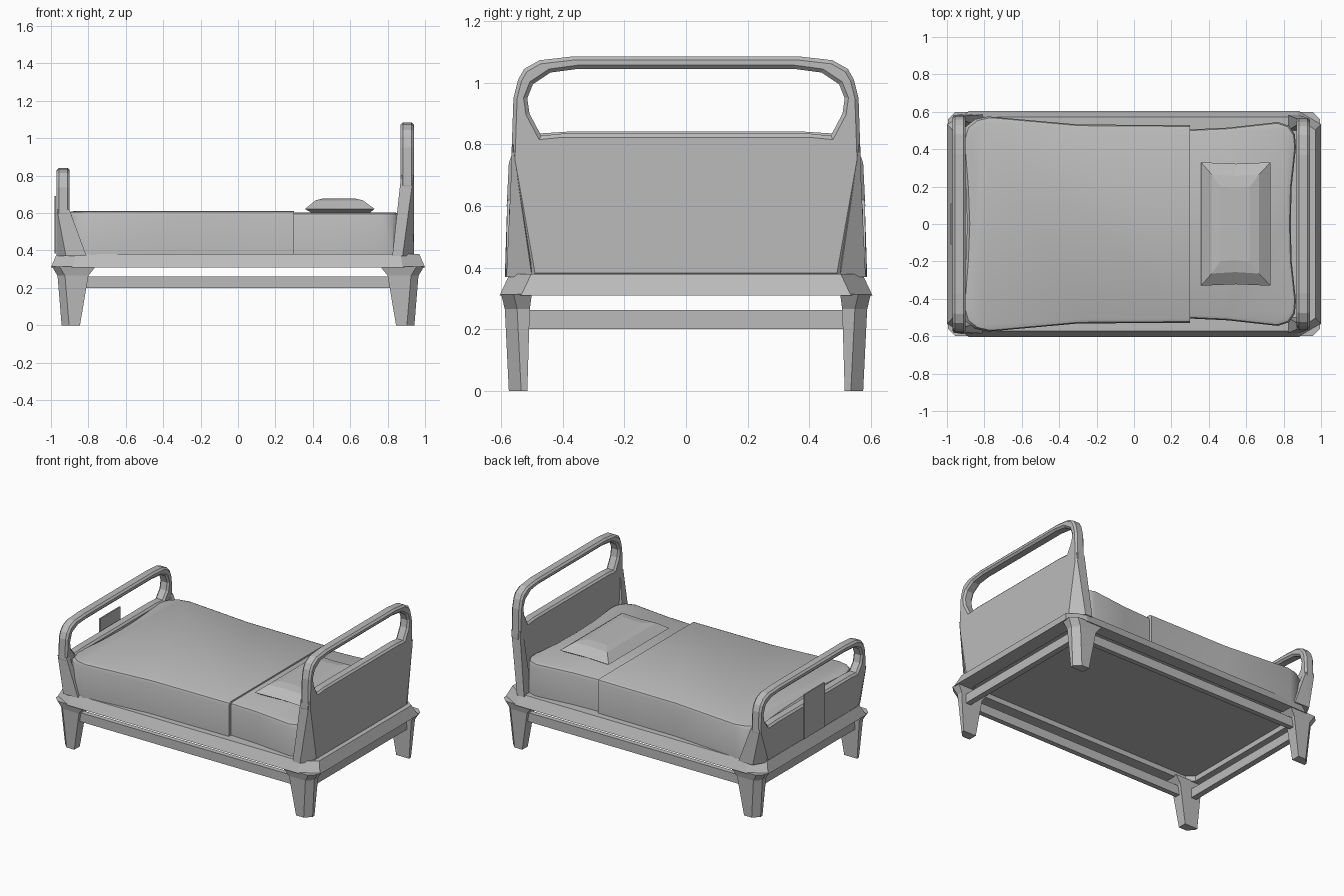
import bpy, bmesh, math

if "Cube" in bpy.data.objects:
    bpy.data.objects.remove(bpy.data.objects["Cube"], do_unlink=True)

grey = bpy.data.materials.new("plain_grey")
grey.use_nodes = True
COLOUR = (0.5, 0.5, 0.5, 1)
grey.diffuse_color = COLOUR
grey.node_tree.nodes["Principled BSDF"].inputs["Base Color"].default_value = COLOUR


def finish(name, bm, smooth=0):
    bmesh.ops.recalc_face_normals(bm, faces=bm.faces)
    mesh = bpy.data.meshes.new(name)
    bm.to_mesh(mesh)
    bm.free()
    mesh.materials.append(grey)
    ob = bpy.data.objects.new(name, mesh)
    bpy.context.collection.objects.link(ob)
    if smooth:
        bpy.ops.object.select_all(action="DESELECT")
        ob.select_set(True)
        bpy.context.view_layer.objects.active = ob
        bpy.ops.object.shade_smooth_by_angle(angle=math.radians(smooth))
    return ob


def loft(name, rings, smooth=0):
    """Skin a stack of equal-length point loops and cap both ends."""
    bm = bmesh.new()
    loops = [[bm.verts.new(p) for p in ring] for ring in rings]
    for a, b in zip(loops, loops[1:]):
        for i in range(len(a)):
            j = (i + 1) % len(a)
            bm.faces.new((a[i], a[j], b[j], b[i]))
    bm.faces.new(loops[0])
    bm.faces.new(loops[-1])
    return finish(name, bm, smooth)


def hull(name, points):
    bm = bmesh.new()
    for p in points:
        bm.verts.new(p)
    out = bmesh.ops.convex_hull(bm, input=bm.verts[:])
    junk = [g for g in out["geom_interior"] if isinstance(g, bmesh.types.BMVert)]
    bmesh.ops.delete(bm, geom=junk, context="VERTS")
    bmesh.ops.dissolve_limit(bm, angle_limit=0.01, verts=bm.verts[:], edges=bm.edges[:])
    return finish(name, bm)


def box(name, x, y, z):
    return hull(name, [(a, b, c) for a in x for b in y for c in z])


def octagon(x, y, cx, cy, z):
    """Rectangle with cut corners."""
    q = [(x, y - cy), (x - cx, y)]
    pts = q + [(-a, b) for a, b in q[::-1]]
    pts += [(-a, -b) for a, b in pts]
    return [(a, b, z) for a, b in pts]


# Bed base with flared rim and a recessed underside
loft("bed_base", [
    octagon(0.90, 0.52, 0.05, 0.04, 0.345),
    octagon(0.90, 0.52, 0.05, 0.04, 0.31),
    octagon(1.00, 0.605, 0.12, 0.07, 0.31),
    octagon(0.97, 0.572, 0.10, 0.07, 0.38),
])


# Tapered legs with a cut outer corner
def leg_ring(xi, xo, yi, yo, z, sx, sy):
    pts = [(xi, yi), (xo, yi), (xo, yo - 0.04), (xo - 0.04, yo), (xi, yo)]
    return [(sx * a, sy * b, z) for a, b in pts]


for ex, sx in (("head", 1), ("foot", -1)):
    for ey, sy in (("left", 1), ("right", -1)):
        loft(f"{ex}_{ey}_leg", [
            leg_ring(0.845, 0.943, 0.515, 0.575, 0.0, sx, sy),
            leg_ring(0.80, 0.965, 0.507, 0.588, 0.265, sx, sy),
            leg_ring(0.76, 0.995, 0.50, 0.60, 0.315, sx, sy),
        ])

# Lower stretchers
for side, s in (("left", 1), ("right", -1)):
    box(f"{side}_stretcher", (-0.84, 0.84), (s * 0.53, s * 0.565), (0.20, 0.262))
for end, s in (("head", 1), ("foot", -1)):
    box(f"{end}_stretcher", (s * 0.89, s * 0.93), (-0.53, 0.53), (0.20, 0.262))


# Arched end boards with a hand opening
def board(name, x, half_thick, outer, hole):
    curve = bpy.data.curves.new(name, "CURVE")
    curve.dimensions = "2D"
    curve.fill_mode = "BOTH"
    bevel = 0.012
    curve.extrude = half_thick - bevel
    curve.bevel_depth = bevel
    curve.bevel_resolution = 0
    curve.offset = -bevel
    for half in (outer, hole):
        pts = half + [(-y, z) for y, z in half[::-1]]
        sp = curve.splines.new("POLY")
        sp.points.add(len(pts) - 1)
        for p, (y, z) in zip(sp.points, pts):
            p.co = (y, z, 0, 1)
        sp.use_cyclic_u = True
    tmp = bpy.data.objects.new("board_profile", curve)
    bpy.context.collection.objects.link(tmp)
    deps = bpy.context.evaluated_depsgraph_get()
    mesh = bpy.data.meshes.new_from_object(tmp.evaluated_get(deps))
    bm = bmesh.new()
    bm.from_mesh(mesh)
    bpy.data.objects.remove(tmp)
    bpy.data.meshes.remove(mesh)
    bmesh.ops.remove_doubles(bm, verts=bm.verts[:], dist=0.0005)
    for v in bm.verts:
        v.co = (x + v.co.z, v.co.x, v.co.y)
    for f in bm.faces:
        f.smooth = False
        f.material_index = 0
    return finish(name, bm)


board("headboard", 0.905, 0.035,
      [(0.50, 0.37), (0.567, 0.75), (0.56, 0.95), (0.545, 1.01),
       (0.525, 1.045), (0.475, 1.073), (0.37, 1.085)],
      [(0.40, 0.835), (0.47, 0.828), (0.508, 0.90), (0.515, 0.95),
       (0.497, 0.995), (0.44, 1.033), (0.35, 1.045)])
board("footboard", -0.935, 0.035,
      [(0.50, 0.37), (0.582, 0.60), (0.575, 0.74), (0.56, 0.78),
       (0.53, 0.815), (0.48, 0.835), (0.37, 0.842)],
      [(0.40, 0.615), (0.48, 0.61), (0.52, 0.66), (0.53, 0.71),
       (0.51, 0.765), (0.45, 0.793), (0.35, 0.80)])

# Flared corner braces joining boards to base
for side, s in (("left", 1), ("right", -1)):
    hull(f"headboard_{side}_brace", [
        (0.825, s * 0.50, 0.37), (0.94, s * 0.50, 0.37),
        (0.88, s * 0.583, 0.37), (0.825, s * 0.583, 0.37),
        (0.872, s * 0.53, 0.80), (0.938, s * 0.563, 0.80), (0.872, s * 0.563, 0.80)])
    hull(f"footboard_{side}_brace", [
        (-0.81, s * 0.52, 0.37), (-0.97, s * 0.50, 0.37),
        (-0.92, s * 0.588, 0.37), (-0.81, s * 0.585, 0.37),
        (-0.902, s * 0.55, 0.62), (-0.968, s * 0.58, 0.62), (-0.902, s * 0.58, 0.62)])

# Plate on the outside of the footboard
box("footboard_plate", (-0.981, -0.972), (-0.11, 0.11), (0.385, 0.69))


# Mattress and blanket: pinched outline, soft upper edge
def cover(name, half, low, high):
    x_in = half[0][0]
    outline = half + [(x, -y) for x, y in half[::-1] if y > 0]

    def ring(k, z):
        return [(x_in + (x - x_in) * k, y * k, z) for x, y in outline]
    loft(name, [ring(1, low), ring(1, high - 0.025),
                ring(0.988, high - 0.007), ring(0.96, high)], smooth=35)


cover("blanket", [(0.30, 0.528), (-0.30, 0.532), (-0.78, 0.575), (-0.85, 0.56),
                  (-0.90, 0.52), (-0.92, 0.45), (-0.90, 0.20), (-0.892, 0)],
      0.36, 0.612)
cover("mattress", [(0.29, 0.505), (0.50, 0.515), (0.77, 0.545), (0.83, 0.525),
                   (0.86, 0.48), (0.866, 0.41), (0.843, 0.20), (0.838, 0)],
      0.37, 0.602)


# Pillow
def pillow_ring(x0, x1, y, z):
    mid = (x0 + x1) / 2
    return [(x0, -y, z), (mid, -y + 0.008, z), (x1, -y, z),
            (x1, y, z), (mid, y - 0.008, z), (x0, y, z)]


loft("pillow", [
    pillow_ring(0.40, 0.70, 0.29, 0.598),
    pillow_ring(0.358, 0.73, 0.33, 0.622),
    pillow_ring(0.415, 0.668, 0.265, 0.668),
    pillow_ring(0.46, 0.62, 0.20, 0.679),
])
